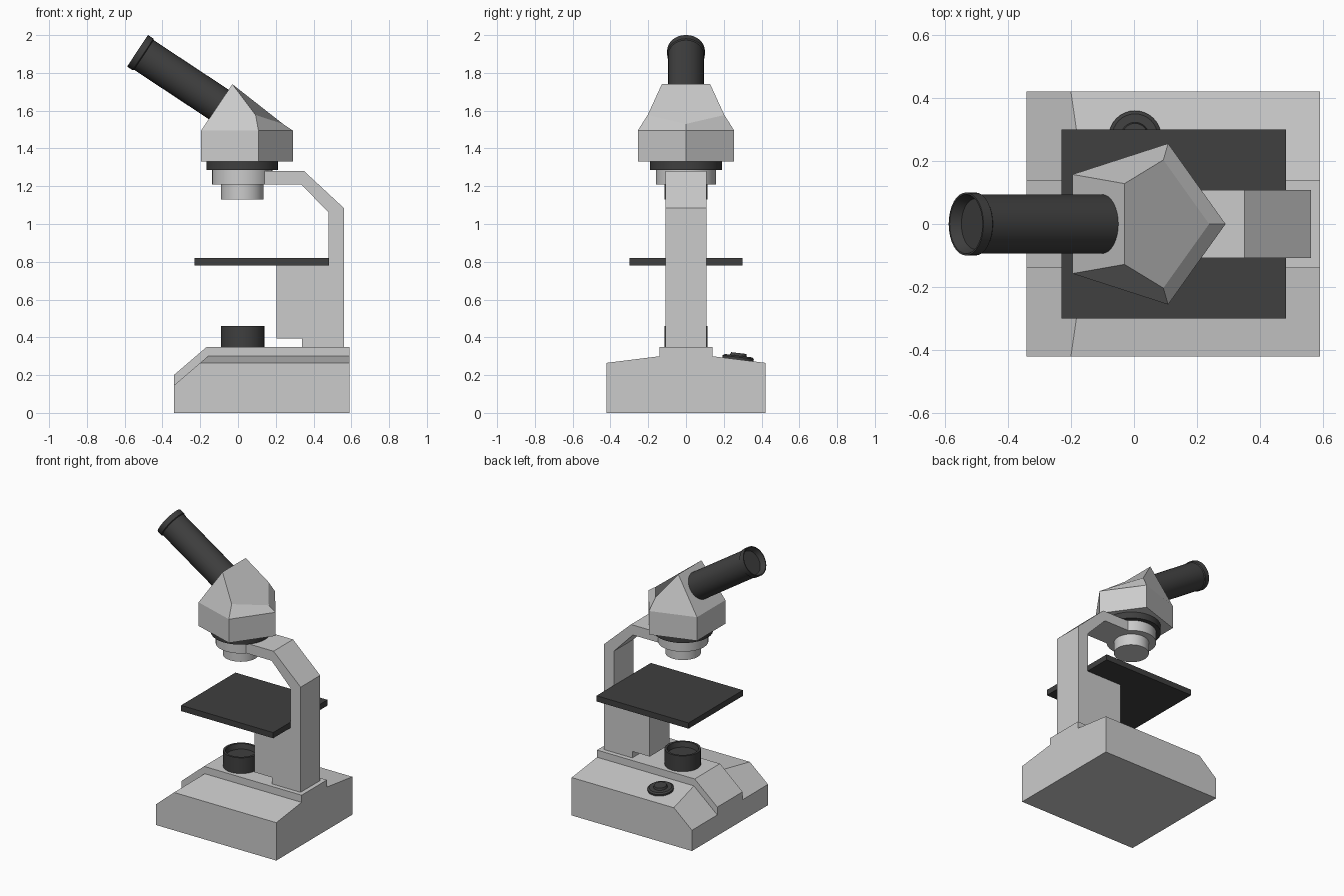
import bpy, bmesh, math
from mathutils import Vector, Matrix

if "Cube" in bpy.data.objects:
    bpy.data.objects.remove(bpy.data.objects["Cube"])

dark = bpy.data.materials.new("dark")
dark.diffuse_color = (0.05, 0.05, 0.05, 1)
dark.use_nodes = True
dark.node_tree.nodes["Principled BSDF"].inputs["Base Color"].default_value = dark.diffuse_color


def finish(name, bm, mat=None, smooth=None):
    bmesh.ops.recalc_face_normals(bm, faces=bm.faces)
    me = bpy.data.meshes.new(name)
    bm.to_mesh(me)
    bm.free()
    ob = bpy.data.objects.new(name, me)
    bpy.context.collection.objects.link(ob)
    if mat:
        me.materials.append(mat)
    if smooth:
        bpy.ops.object.select_all(action='DESELECT')
        ob.select_set(True)
        bpy.context.view_layer.objects.active = ob
        bpy.ops.object.shade_smooth_by_angle(angle=math.radians(smooth))
    return ob


def prism(points, axis, a, b):
    """Extrude a 2D profile along x (profile is y,z) or y (profile is x,z)."""
    bm = bmesh.new()
    put = (lambda p: (a, p[0], p[1])) if axis == 'x' else (lambda p: (p[0], a, p[1]))
    face = bm.faces.new([bm.verts.new(put(p)) for p in points])
    ext = bmesh.ops.extrude_face_region(bm, geom=[face])
    step = Vector((b - a, 0, 0)) if axis == 'x' else Vector((0, b - a, 0))
    bmesh.ops.translate(bm, vec=step,
                        verts=[v for v in ext['geom'] if isinstance(v, bmesh.types.BMVert)])
    return bm


def lathe(name, profile, origin, axis=(0, 0, 1), mat=None, n=32):
    """Revolve (radius, height) rings about an axis and cap both ends."""
    bm = bmesh.new()
    rings = [[bm.verts.new((r * math.cos(2 * math.pi * i / n),
                            r * math.sin(2 * math.pi * i / n), z)) for i in range(n)]
             for r, z in profile]
    for lo, hi in zip(rings, rings[1:]):
        for i in range(n):
            j = (i + 1) % n
            bm.faces.new((lo[i], lo[j], hi[j], hi[i]))
    bm.faces.new(rings[0])
    bm.faces.new(rings[-1])
    rot = Vector((0, 0, 1)).rotation_difference(Vector(axis)).to_matrix().to_4x4()
    bm.transform(Matrix.Translation(origin) @ rot)
    return finish(name, bm, mat, 30)


# Base: sloped shoulders with a chamfered front, joined to a raised centre ridge
bm = prism([(-.42, 0), (.42, 0), (.42, .265), (.14, .30), (-.14, .30), (-.42, .265)],
           'x', -.34, .59)
cut = bmesh.ops.bisect_plane(bm, geom=bm.verts[:] + bm.edges[:] + bm.faces[:],
                             plane_co=(-.34, 0, .145), plane_no=(-.12, 0, .14),
                             clear_outer=True)
bmesh.ops.holes_fill(bm, edges=bm.edges[:], sides=0)
base = finish("base", bm)
ridge = finish("base_ridge", prism([(-.34, .05), (.59, .05), (.59, .35), (-.165, .35), (-.34, .20)],
                                   'y', -.14, .14))
mod = base.modifiers.new("join", 'BOOLEAN')
mod.operation, mod.solver, mod.object = 'UNION', 'EXACT', ridge
bpy.context.view_layer.objects.active = base
bpy.ops.object.modifier_apply(modifier="join")
bpy.data.objects.remove(ridge)

# Arm: column, stage support and bent neck in one profile
finish("arm", prism([(.34, .35), (.56, .35), (.56, 1.085), (.35, 1.28), (.10, 1.28), (.10, 1.21),
                     (.335, 1.21), (.48, 1.06), (.48, .78), (.205, .78), (.205, .395),
                     (.34, .395)], 'y', -.108, .108))

# Stage
finish("stage", prism([(-.23, .78), (.482, .78), (.482, .82), (-.23, .82)], 'y', -.30, .30), dark)

# Lamp on the base, with a recessed top
lathe("lamp", [(.115, .35), (.115, .46), (.10, .46), (.092, .425)], (.025, 0, 0), mat=dark)

# Control knob lying on the sloped shoulder
lathe("knob", [(.083, -.01), (.083, .012), (.072, .02), (.045, .02), (.04, .034)],
      (.003, .275, .283), (0, .124, 1), dark)

# Objective and the dark collar below the head
lathe("objective", [(.113, 1.13), (.113, 1.21), (.16, 1.21), (.16, 1.285)], (.022, 0, 0))
lathe("head_collar", [(.19, 1.285), (.19, 1.33)], (.022, 0, 0), mat=dark)

# Head: five-sided block with a faceted, sloping top
bm = bmesh.new()


def pair(x, y, z):
    return [bm.verts.new((x, s * y, z)) for s in (1, -1)]


foot_f, foot_b = pair(-.195, .157, 1.33), pair(.108, .255, 1.33)
rim_f, rim_b = pair(-.195, .157, 1.495), pair(.108, .255, 1.495)
peak, shoulder = pair(-.03, .128, 1.74), pair(.093, .203, 1.577)
foot_c, rim_c, top_c = (bm.verts.new(p) for p in ((.29, 0, 1.33), (.29, 0, 1.495), (.238, 0, 1.53)))
bm.faces.new((foot_f[0], foot_b[0], foot_c, foot_b[1], foot_f[1]))
bm.faces.new((foot_f[0], foot_f[1], rim_f[1], rim_f[0]))
bm.faces.new((rim_f[0], rim_f[1], peak[1], peak[0]))
bm.faces.new((peak[0], peak[1], shoulder[1], top_c, shoulder[0]))
for k in (0, 1):
    bm.faces.new((foot_f[k], foot_b[k], rim_b[k], rim_f[k]))
    bm.faces.new((foot_b[k], foot_c, rim_c, rim_b[k]))
    bm.faces.new((rim_f[k], rim_b[k], shoulder[k], peak[k]))
    bm.faces.new((rim_b[k], rim_c, top_c, shoulder[k]))
finish("head", bm)

# Eyepiece tube with end collar and recessed lens
tip, root = Vector((-.532, 0, 1.917)), Vector((-.09, 0, 1.625))
length = (tip - root).length
lathe("eyepiece", [(.094, 0), (.094, length - .04), (.1, length - .035), (.1, length),
                   (.094, length), (.08, length - .035)], root, tip - root, dark)
